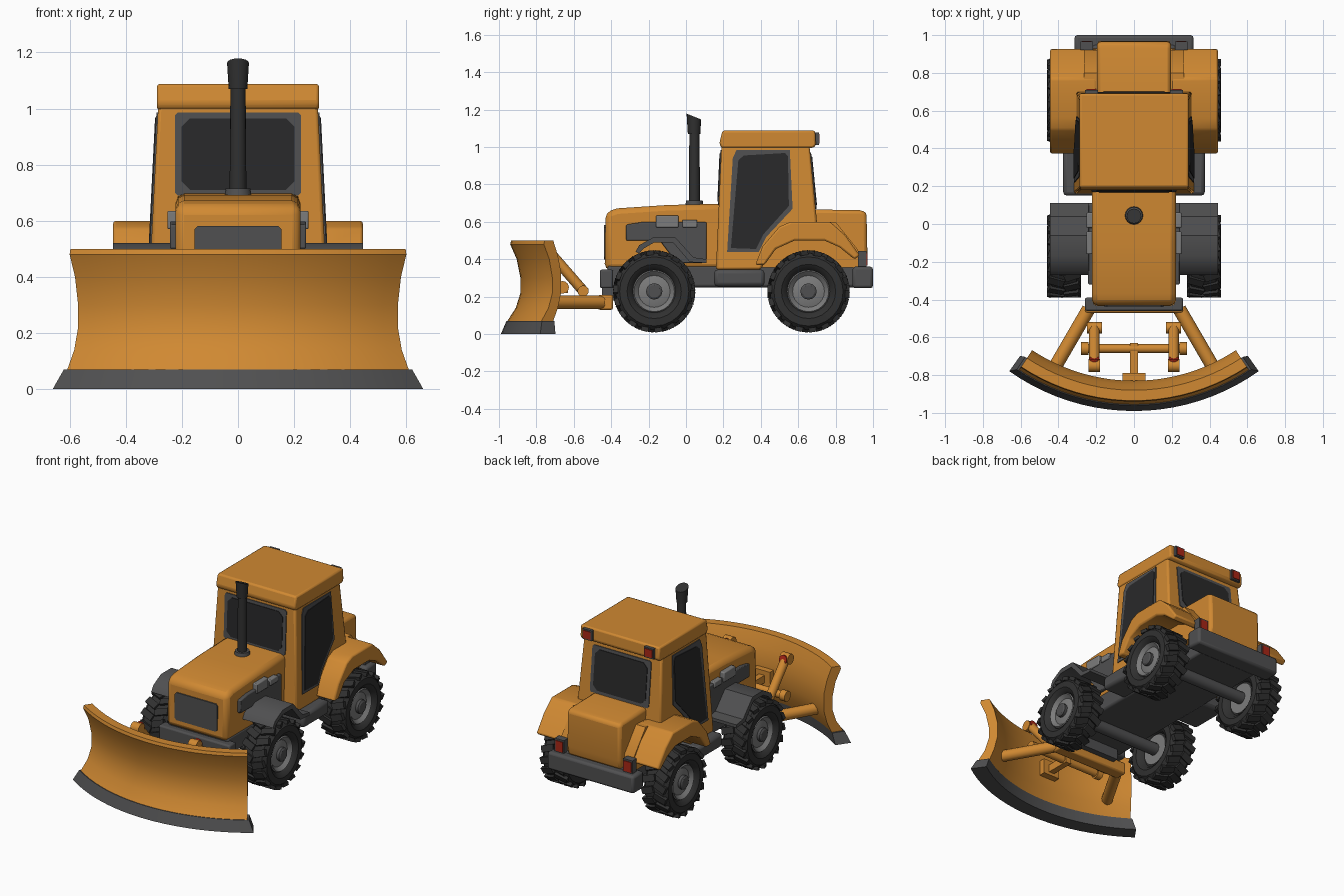
import bpy, bmesh, math
from mathutils import Vector, Matrix

if "Cube" in bpy.data.objects:
    bpy.data.objects.remove(bpy.data.objects["Cube"])


def material(name, rgb):
    m = bpy.data.materials.new(name)
    m.diffuse_color = (*rgb, 1)
    m.use_nodes = True
    m.node_tree.nodes["Principled BSDF"].inputs["Base Color"].default_value = m.diffuse_color
    return m


ORANGE = material("orange paint", (0.63, 0.25, 0.032))
GREY = material("dark grey metal", (0.08, 0.08, 0.082))
RUBBER = material("tyre rubber", (0.03, 0.03, 0.03))
GLASS = material("dark glass", (0.022, 0.022, 0.023))
STEEL = material("hub steel", (0.2, 0.2, 0.2))
RED = material("red lamp", (0.4, 0.02, 0.008))


def finish(name, bm, mat, bevel=0, segs=2):
    bmesh.ops.recalc_face_normals(bm, faces=bm.faces)
    me = bpy.data.meshes.new(name)
    bm.to_mesh(me)
    bm.free()
    ob = bpy.data.objects.new(name, me)
    bpy.context.collection.objects.link(ob)
    me.materials.append(mat)
    if bevel:
        b = ob.modifiers.new("bevel", "BEVEL")
        b.width, b.segments, b.angle_limit = bevel, segs, math.radians(25)
    return ob


def solid(name, ring_a, ring_b, mat, bevel=0):
    """Closed solid between two matching outlines."""
    bm = bmesh.new()
    a = [bm.verts.new(p) for p in ring_a]
    b = [bm.verts.new(p) for p in ring_b]
    n = len(a)
    bm.faces.new(a)
    bm.faces.new(b[::-1])
    for i in range(n):
        bm.faces.new((a[i], b[i], b[(i + 1) % n], a[(i + 1) % n]))
    return finish(name, bm, mat, bevel)


def prism(name, pts, width, mat, bevel=0):
    """Symmetric side profile (y, z) with half width as a function of z."""
    return solid(name, [(-width(z), y, z) for y, z in pts],
                 [(width(z), y, z) for y, z in pts], mat, bevel)


def slab(name, pts, x0, x1, mat, bevel=0):
    return solid(name, [(x0, y, z) for y, z in pts], [(x1, y, z) for y, z in pts], mat, bevel)


def box(name, x0, x1, y0, y1, z0, z1, mat, bevel=0):
    return slab(name, [(y0, z0), (y1, z0), (y1, z1), (y0, z1)], x0, x1, mat, bevel)


def plate(name, outline, place, depth, mat):
    return solid(name, [place(u, v, depth) for u, v in outline],
                 [place(u, v, -0.01) for u, v in outline], mat)


def rod(name, a, b, r, mat, r2=None, segs=12):
    a, b = Vector(a), Vector(b)
    bm = bmesh.new()
    rot = (b - a).to_track_quat("Z", "Y").to_matrix().to_4x4()
    bmesh.ops.create_cone(bm, cap_ends=True, segments=segs, radius1=r, radius2=r2 or r,
                          depth=(b - a).length, matrix=Matrix.Translation((a + b) / 2) @ rot)
    return finish(name, bm, mat)


def lathe_x(name, prof, centre, mat, segs=24):
    """Revolve an open (x, radius) profile around the x axis."""
    bm = bmesh.new()
    rings = [[bm.verts.new((centre[0] + x, centre[1] + r * math.cos(t), centre[2] + r * math.sin(t)))
              for t in [2 * math.pi * k / segs for k in range(segs)]] for x, r in prof]
    for a, b in zip(rings, rings[1:]):
        for k in range(segs):
            j = (k + 1) % segs
            bm.faces.new((a[k], a[j], b[j], b[k]))
    for cap in (rings[0], rings[-1]):
        bm.faces.new(cap)
    return finish(name, bm, mat)


def cut_rect(w, z0, z1, c):
    return [(-w + c, z0), (w - c, z0), (w, z0 + c), (w, z1 - c),
            (w - c, z1), (-w + c, z1), (-w, z1 - c), (-w, z0 + c)]


# Plough blade: curved cross-section (radius, height) swept around an arc
def blade(name, section, half_angle, mat, steps=20):
    bm = bmesh.new()
    rings = []
    for i in range(steps + 1):
        f = 2 * i / steps - 1
        rings.append([bm.verts.new((r * math.sin(f * math.radians(half_angle(z))),
                                    0.15 - r * math.cos(f * math.radians(half_angle(z))), z))
                      for r, z in section])
    n = len(section)
    for a, b in zip(rings, rings[1:]):
        for k in range(n):
            j = (k + 1) % n
            bm.faces.new((a[k], a[j], b[j], b[k]))
    bm.faces.new(rings[0])
    bm.faces.new(rings[-1][::-1])
    return finish(name, bm, mat)


blade("blade", [(1.105, 0.07), (1.06, 0.14), (1.035, 0.22), (1.035, 0.30), (1.055, 0.40),
                (1.09, 0.48), (1.085, 0.5), (1.03, 0.5), (1.0, 0.42), (0.98, 0.33),
                (0.98, 0.22), (1.0, 0.14), (1.03, 0.07)], lambda z: 33.4, ORANGE)
blade("blade_cutting_edge", [(1.14, 0.0), (1.11, 0.07), (1.03, 0.07), (1.04, 0.0)],
      lambda z: 35.4 - z * 20, GREY)

# Blade mounting
box("push_beam", -0.26, 0.26, -0.47, -0.39, 0.13, 0.21, ORANGE, 0.01)
box("push_mount", -0.16, 0.16, -0.45, -0.35, 0.18, 0.27, GREY)
rod("cross_bar", (-0.25, -0.66, 0.25), (0.25, -0.66, 0.25), 0.024, ORANGE)
box("blade_link", -0.02, 0.02, -0.8, -0.63, 0.22, 0.27, ORANGE)
box("blade_bracket", -0.06, 0.06, -0.86, -0.79, 0.2, 0.3, ORANGE)
for s in (-1, 1):
    rod("push_arm", (s * 0.42, -0.76, 0.17), (s * 0.24, -0.45, 0.17), 0.036, ORANGE)
    rod("cross_bar_cap", (s * 0.24, -0.66, 0.25), (s * 0.28, -0.66, 0.25), 0.034, ORANGE)
    rod("lift_cylinder", (s * 0.21, -0.54, 0.22), (s * 0.21, -0.74, 0.45), 0.028, ORANGE)
    rod("lift_lower_joint", (s * 0.17, -0.55, 0.23), (s * 0.25, -0.55, 0.23), 0.03, ORANGE)
    rod("lift_upper_joint", (s * 0.18, -0.75, 0.45), (s * 0.24, -0.75, 0.45), 0.034, ORANGE)
    rod("lift_lamp", (s * 0.21, -0.725, 0.45), (s * 0.21, -0.71, 0.455), 0.028, RED)

# Chassis
box("chassis", -0.22, 0.22, -0.42, 0.95, 0.25, 0.37, GREY, 0.015)
box("front_bumper", -0.26, 0.26, -0.46, -0.39, 0.245, 0.345, GREY, 0.01)
box("rear_bumper", -0.315, 0.315, 0.89, 1.0, 0.245, 0.36, GREY, 0.015)
box("side_step", -0.375, 0.375, 0.15, 0.42, 0.255, 0.345, GREY, 0.02)

# Hood, grille and engine sides
prism("hood", [(-0.435, 0.345), (-0.43, 0.65), (-0.37, 0.672), (-0.1, 0.69), (0.2, 0.697), (0.2, 0.345)],
      lambda z: 0.222, ORANGE, 0.03)
front_face = lambda u, v, d: (u, -0.433 - d, v)
plate("grille", cut_rect(0.155, 0.40, 0.582, 0.012), front_face, 0.006, GREY)
prism("engine_side", [(-0.32, 0.5), (-0.32, 0.585), (-0.24, 0.598), (0.11, 0.598), (0.11, 0.38),
                      (-0.05, 0.38), (-0.14, 0.5)], lambda z: 0.243, GREY, 0.006)
for s in (-1, 1):
    for y0, y1, z1 in ((-0.16, -0.04, 0.635), (-0.02, 0.06, 0.61)):
        a, b = sorted((s * 0.2, s * 0.252))
        box("manifold", a, b, y0, y1, 0.57, z1, STEEL, 0.006)
    slab("front_fender", [(-0.27, 0.44), (-0.25, 0.475), (-0.17, 0.52), (-0.06, 0.52), (0.04, 0.41),
                          (0.11, 0.40), (0.11, 0.38), (0.02, 0.385), (-0.07, 0.49), (-0.17, 0.49),
                          (-0.23, 0.455), (-0.25, 0.43)], s * 0.2, s * 0.445, GREY)

# Exhaust stack with slanted mouth
rod("exhaust_base", (0, 0.045, 0.68), (0, 0.045, 0.715), 0.05, GREY, 0.044, 16)
rod("exhaust_pipe", (0, 0.045, 0.7), (0, 0.045, 1.09), 0.03, RUBBER, 0.027, 16)
ring = [(0.039 * math.cos(k * math.pi / 8), 0.042 + 0.039 * math.sin(k * math.pi / 8)) for k in range(16)]
solid("exhaust_tip", [(x * 0.85, 0.043 + (y - 0.042) * 0.85, 1.07) for x, y in ring],
      [(x, y, 1.163 - (y - 0.042) * 0.4) for x, y in ring], RUBBER)

# Cab
cab_w = lambda z: 0.31 - 0.05 * (z - 0.5)
prism("cab", [(0.16, 0.345), (0.40, 0.345), (0.46, 0.46), (0.56, 0.51), (0.705, 0.55), (0.66, 1.01), (0.19, 1.01)],
      cab_w, ORANGE, 0.012)
prism("roof", [(0.19, 0.995), (0.178, 1.02), (0.195, 1.088), (0.69, 1.088), (0.695, 1.01), (0.68, 0.995)],
      lambda z: 0.289, ORANGE, 0.022)
cab_front = lambda u, v, d: (u, 0.16 + 0.045 * (v - 0.345) - d, v)
cab_rear = lambda u, v, d: (u, 0.705 - 0.098 * (v - 0.55) + d, v)
for label, place, w, z0, z1 in (("front", cab_front, 0.225, 0.69, 0.985),
                                ("rear", cab_rear, 0.215, 0.67, 0.97)):
    plate(label + "_window_frame", cut_rect(w, z0, z1, 0.01), place, 0.005, GREY)
    plate(label + "_window", cut_rect(w - 0.024, z0 + 0.02, z1 - 0.02, 0.03), place, 0.009, GLASS)
for s in (-1, 1):
    cab_side = lambda u, v, d: (s * (cab_w(v) + d), u, v)
    plate("side_window_frame", [(0.22, 0.44), (0.39, 0.44), (0.43, 0.52), (0.57, 0.67),
                                (0.555, 0.985), (0.27, 0.985), (0.25, 0.94)], cab_side, 0.005, GREY)
    plate("side_window", [(0.24, 0.46), (0.375, 0.455), (0.415, 0.535), (0.55, 0.685), (0.545, 0.95),
                          (0.53, 0.968), (0.31, 0.955), (0.28, 0.93)], cab_side, 0.009, GLASS)
    # Roof and tail lamps
    for label, x, y, z, h in (("roof_lamp", 0.225, 0.71, 1.045, 0.034), ("tail_lamp", 0.25, 0.965, 0.4, 0.045)):
        c = s * x
        box(label + "_case", c - 0.034, c + 0.034, y - 0.045, y, z - h, z + h, GREY)
        box(label, c - 0.026, c + 0.026, y - 0.01, y + 0.005, z - h * 0.75, z + h * 0.75, RED)

# Rear body and arched fenders
prism("rear_box", [(0.6, 0.355), (0.955, 0.355), (0.97, 0.42), (0.965, 0.652), (0.93, 0.662), (0.6, 0.668)],
      lambda z: 0.195, ORANGE, 0.018)
prism("rear_body", [(0.38, 0.355), (0.38, 0.58), (0.8, 0.6), (0.92, 0.45), (0.93, 0.355)],
      lambda z: 0.265, ORANGE)
for s in (-1, 1):
    slab("rear_fender", [(0.37, 0.37), (0.41, 0.47), (0.5, 0.575), (0.56, 0.6), (0.77, 0.6), (0.85, 0.53),
                         (0.93, 0.42), (0.90, 0.40), (0.82, 0.465), (0.74, 0.5), (0.58, 0.5), (0.48, 0.455),
                         (0.42, 0.37)], s * 0.2, s * 0.445, ORANGE, 0.01)

# Wheels with staggered tread blocks
TYRE = [(-0.05, 0.11), (-0.075, 0.122), (-0.09, 0.145), (-0.088, 0.185), (-0.065, 0.206),
        (0.065, 0.206), (0.088, 0.185), (0.09, 0.145), (0.075, 0.122), (0.05, 0.11)]
for y in (-0.17, 0.655):
    rod("axle", (-0.36, y, 0.228), (0.36, y, 0.228), 0.04, GREY)
    for s in (-1, 1):
        c = Vector((s * 0.37, y, 0.228))
        lathe_x("tyre", TYRE, c, RUBBER)
        lathe_x("hub", [(s * x, r) for x, r in
                        ((-0.06, 0.1), (0.05, 0.1), (0.064, 0.114), (0.072, 0.108), (0.05, 0.085),
                         (0.06, 0.05))], c, STEEL)
        lathe_x("hub_cap", [(s * 0.04, 0.044), (s * 0.078, 0.044), (s * 0.085, 0.034)], c, GREY, 12)
        bm = bmesh.new()
        for k in range(36):
            side = 1 if k % 2 else -1
            m = (Matrix.Translation(c) @ Matrix.Rotation(k * math.pi / 18, 4, "X")
                 @ Matrix.Translation((side * 0.043, 0, 0.206))
                 @ Matrix.Rotation(side * 0.35, 4, "Z") @ Matrix.Diagonal((0.085, 0.042, 0.024, 1)))
            bmesh.ops.create_cube(bm, size=1, matrix=m)
        finish("tyre_tread", bm, RUBBER)

# Smooth shading with sharp edges kept
for ob in bpy.context.scene.objects:
    ob.select_set(True)
    bpy.context.view_layer.objects.active = ob
bpy.ops.object.shade_smooth_by_angle(angle=math.radians(35))
